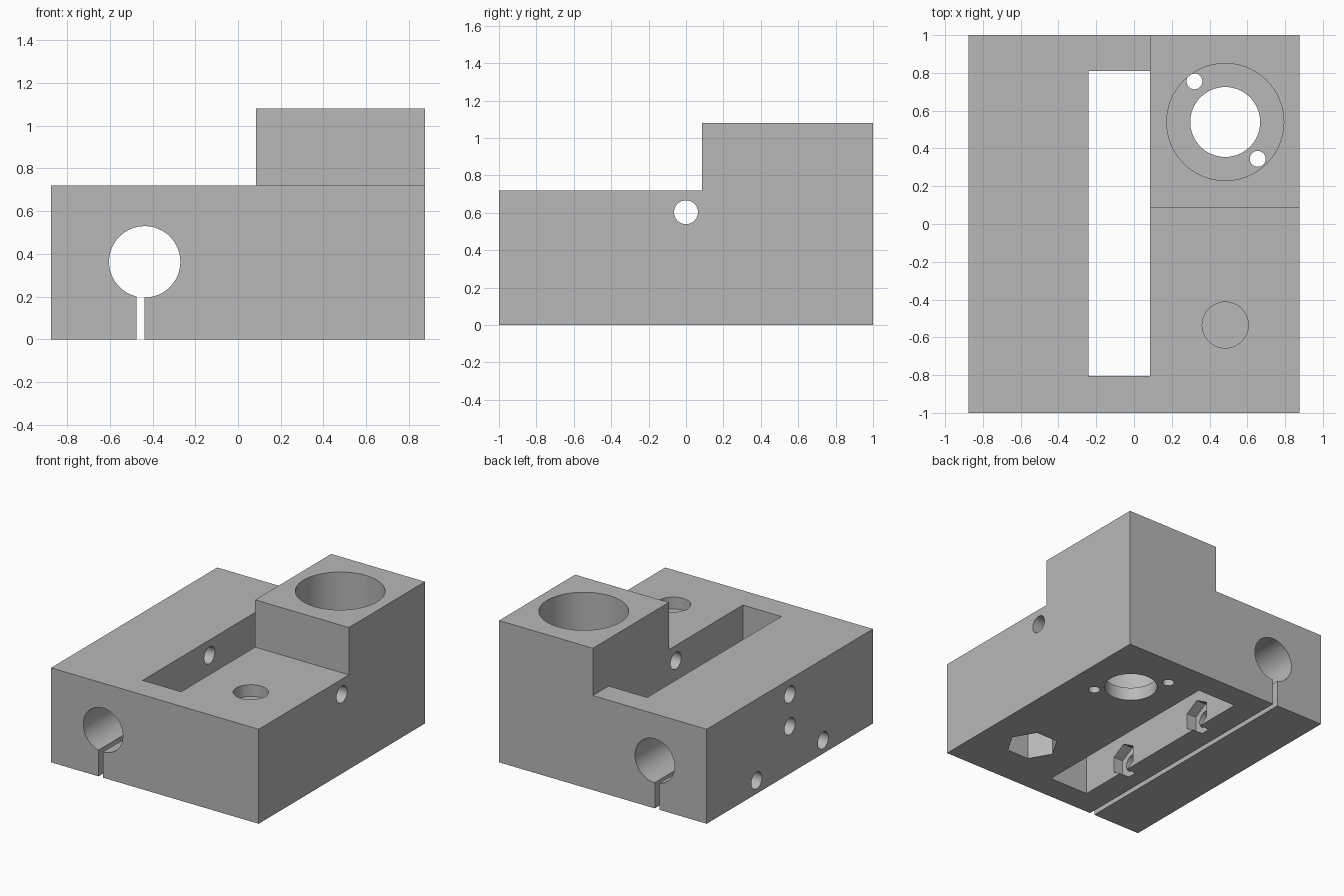
import bpy, math
from mathutils import Vector

default = bpy.data.objects.get("Cube")
if default:
    bpy.data.objects.remove(default, do_unlink=True)

grey = bpy.data.materials.new("plain grey")
grey.use_nodes = True
grey.diffuse_color = (0.48, 0.48, 0.48, 1)
grey.node_tree.nodes["Principled BSDF"].inputs["Base Color"].default_value = grey.diffuse_color


def box(name, low, high):
    low, high = Vector(low), Vector(high)
    bpy.ops.mesh.primitive_cube_add(size=1, location=(low + high) / 2)
    ob = bpy.context.object
    ob.name = name
    ob.scale = high - low
    bpy.ops.object.transform_apply(location=True, rotation=True, scale=True)
    return ob


def prism(name, axis, start, end, centre, radius, sides=64, turn=0):
    """Cylinder or hexagon from start to end along an axis; centre is in the other two axes."""
    i = "xyz".index(axis)
    loc = list(centre)
    loc.insert(i, (start + end) / 2)
    tilt = [(0, math.pi / 2, 0), (math.pi / 2, 0, 0), (0, 0, 0)][i]
    bpy.ops.mesh.primitive_cylinder_add(vertices=sides, radius=radius, depth=end - start,
                                        rotation=(0, 0, turn))
    ob = bpy.context.object
    bpy.ops.object.transform_apply(rotation=True)
    ob.name, ob.location, ob.rotation_euler = name, loc, tilt
    bpy.ops.object.transform_apply(location=True, rotation=True, scale=True)
    return ob


W, L, H, DECK = 0.875, 1.0, 1.08, 0.72
STEP = 0.085                      # inner faces of the tower
OUT = 1.3                         # beyond every face
WALL = -0.24                      # clamp side of the window

body = box("carriage_block", (-W, -L, 0), (W, L, H))

# Deck cuts that leave the corner tower, and the window
cutters = [
    box("side_step", (-OUT, -OUT, DECK), (STEP, OUT, OUT)),
    box("front_step", (-OUT, -OUT, DECK), (OUT, STEP, OUT)),
    box("window", (WALL, -0.805, -OUT), (STEP, 0.81, OUT)),
]

# Rod bore with its clamping slit
cutters += [
    prism("rod_bore", "y", -OUT, OUT, (-0.437, 0.363), 0.167),
    box("clamp_slit", (-0.475, -OUT, -0.2), (-0.437, OUT, 0.25)),
]

# Bearing seat, through hole and two screw holes in the tower
seat = (0.483, 0.54)
cutters += [
    prism("bearing_seat", "z", 0.1, OUT, seat, 0.31),
    prism("shaft_hole", "z", -0.2, OUT, seat, 0.185),
    prism("rear_screw_hole", "z", -0.2, 0.5, (0.32, 0.755), 0.042, 32),
    prism("front_screw_hole", "z", -0.2, 0.5, (0.655, 0.345), 0.042, 32),
]

# Deck hole above a hexagonal nut pocket
post = (0.483, -0.535)
cutters += [
    prism("deck_hole", "z", 0.63, OUT, post, 0.122),
    prism("large_nut_pocket", "z", -0.2, 0.6, post, 0.183, 6, math.pi / 2),
]

# Cross holes, and clamp screw holes with nut pockets in the window wall
cutters += [
    prism("cross_hole", "x", -OUT, OUT, (0, 0.603), 0.064, 32),
    prism("set_screw_hole", "x", -OUT, -0.45, (0, 0.36), 0.064, 32),
]
for y in (-0.4, 0.4):
    cutters += [
        prism("clamp_hole", "x", -OUT, -0.1, (y, 0.1), 0.064, 32),
        prism("clamp_nut_pocket", "x", WALL - 0.08, -0.1, (y, 0.1), 0.121, 6, math.pi / 2),
    ]

# Cut everything out of the block
for cutter in cutters:
    cutter.hide_render = True
    bpy.ops.object.select_all(action="DESELECT")
    body.select_set(True)
    bpy.context.view_layer.objects.active = body
    mod = body.modifiers.new(cutter.name, "BOOLEAN")
    mod.operation, mod.solver, mod.object = "DIFFERENCE", "EXACT", cutter
    bpy.ops.object.modifier_apply(modifier=mod.name)
    bpy.data.objects.remove(cutter, do_unlink=True)

body.data.materials.clear()
body.data.materials.append(grey)
bpy.ops.object.shade_smooth_by_angle(angle=math.radians(30))
